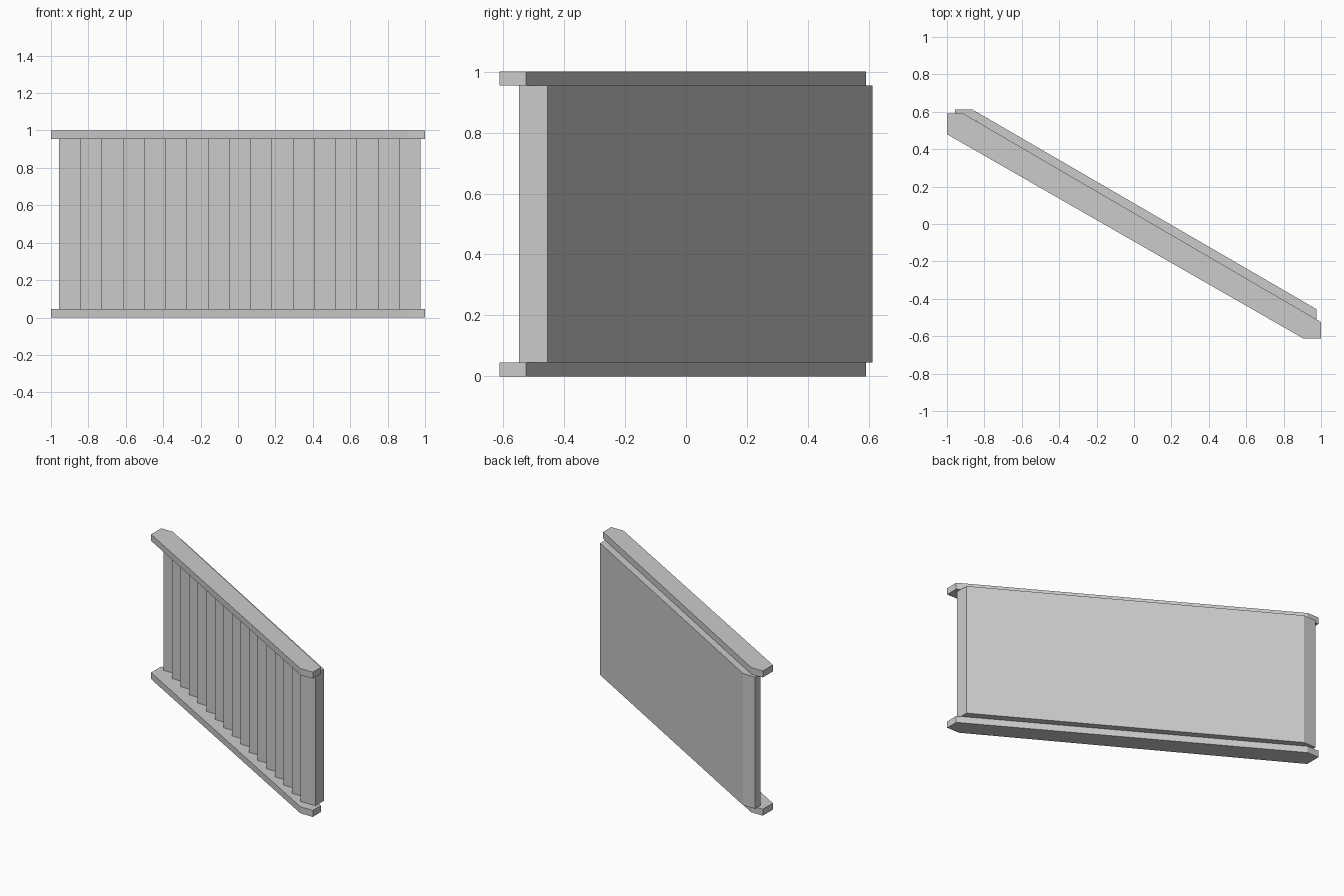
import bpy, bmesh

if "Cube" in bpy.data.objects:
    bpy.data.objects.remove(bpy.data.objects["Cube"])


def prism(name, outline, z0, z1):
    """Extrude a plan outline from z0 to z1."""
    bm = bmesh.new()
    face = bm.faces.new([bm.verts.new((x, y, z0)) for x, y in outline])
    ext = bmesh.ops.extrude_face_region(bm, geom=[face])
    top = [v for v in ext["geom"] if isinstance(v, bmesh.types.BMVert)]
    bmesh.ops.translate(bm, verts=top, vec=(0, 0, z1 - z0))
    bmesh.ops.recalc_face_normals(bm, faces=bm.faces)
    mesh = bpy.data.meshes.new(name)
    bm.to_mesh(mesh)
    bm.free()
    obj = bpy.data.objects.new(name, mesh)
    bpy.context.collection.objects.link(obj)
    return obj


# Top and bottom rails: diagonal strips with squared-off corners
rail = [(-1, 0.48), (0.905, -0.612), (1, -0.612),
        (1, -0.524), (-0.912, 0.59), (-1, 0.59)]
prism("bottom_rail", rail, 0, 0.045)
prism("top_rail", rail, 0.955, 1)

# Pleated panel: flat diagonal back, staircase of slats on the front
SLATS = 17
x0, x1 = -0.957, 0.975
y_first, y_last = 0.553, -0.547
width = (x1 - x0) / SLATS
drop = (y_first - y_last) / (SLATS - 1)
steps = []
for i in range(SLATS):
    x, y = x0 + i * width, y_first - i * drop
    steps += [(x, y), (x + width, y)]
back = [(x1, -0.455), (-0.864, 0.612), (x0, 0.612)]
prism("pleated_panel", steps + back, 0.045, 0.955)
